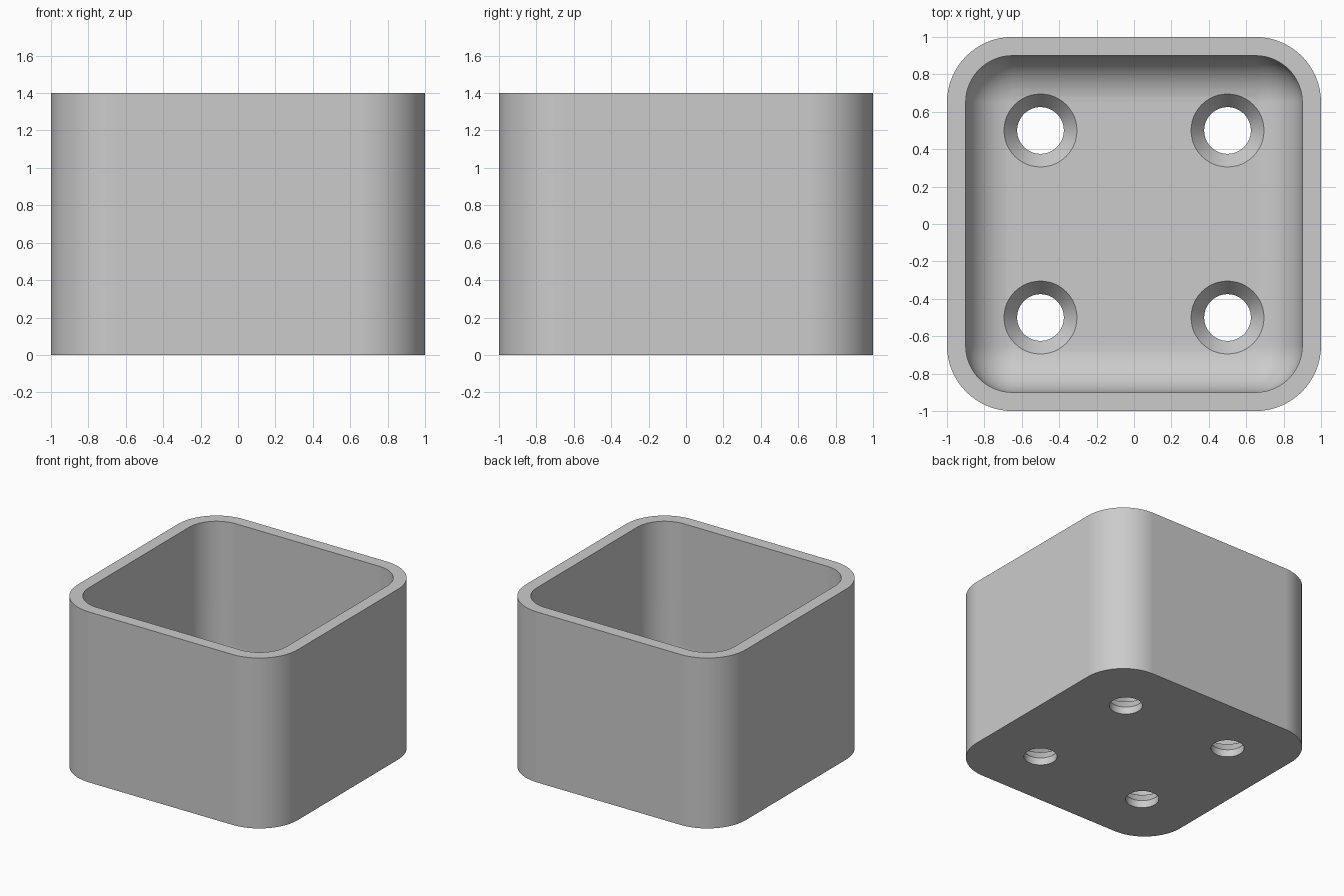
import bpy, bmesh
from math import sin, cos, pi, radians

if "Cube" in bpy.data.objects:
    bpy.data.objects.remove(bpy.data.objects["Cube"])

HEIGHT, FLOOR = 1.4, 0.15
OUTER_R, INNER_R, WALL = 0.35, 0.25, 0.1
CORNER_STEPS, FILLET_STEPS, HOLE_SIDES = 16, 12, 48

grey = bpy.data.materials.new("light grey")
grey.use_nodes = True
colour = (0.6, 0.6, 0.6, 1)
grey.diffuse_color = colour
grey.node_tree.nodes["Principled BSDF"].inputs["Base Color"].default_value = colour


def rounded_square(half, radius, z):
    """Counter-clockwise outline of a square with round corners."""
    points = []
    for quarter, (sx, sy) in enumerate([(1, 1), (-1, 1), (-1, -1), (1, -1)]):
        for i in range(CORNER_STEPS + 1):
            a = (quarter + i / CORNER_STEPS) * pi / 2
            points.append((sx * (half - radius) + radius * cos(a),
                           sy * (half - radius) + radius * sin(a), z))
    return points


def circle(radius, x, y, z):
    steps = [2 * pi * i / HOLE_SIDES for i in range(HOLE_SIDES)]
    return [(x + radius * cos(a), y + radius * sin(a), z) for a in steps]


def skin(name, outlines):
    """Join successive outlines with quads and cap both ends."""
    bm = bmesh.new()
    rings = [[bm.verts.new(p) for p in outline] for outline in outlines]
    for low, high in zip(rings, rings[1:]):
        for i in range(len(low)):
            j = (i + 1) % len(low)
            bm.faces.new((low[i], low[j], high[j], high[i]))
    bm.faces.new(rings[0][::-1])
    bm.faces.new(rings[-1])
    bmesh.ops.remove_doubles(bm, verts=bm.verts, dist=0.0001)
    bmesh.ops.recalc_face_normals(bm, faces=bm.faces)
    mesh = bpy.data.meshes.new(name)
    bm.to_mesh(mesh)
    bm.free()
    mesh.materials.append(grey)
    obj = bpy.data.objects.new(name, mesh)
    bpy.context.collection.objects.link(obj)
    return obj


# Open box: outer wall, rim, inner wall, then a fillet rolling into the floor
outlines = [rounded_square(1, OUTER_R, 0), rounded_square(1, OUTER_R, HEIGHT)]
inner = 1 - WALL
outlines.append(rounded_square(inner, INNER_R, HEIGHT))
for i in range(FILLET_STEPS + 1):
    a = i / FILLET_STEPS * pi / 2
    inset = INNER_R * (1 - cos(a))
    outlines.append(rounded_square(inner - inset, INNER_R - inset,
                                   FLOOR + INNER_R * (1 - sin(a))))
box = skin("open_box", outlines)

# Four countersunk screw holes through the floor
bpy.context.view_layer.objects.active = box
box.select_set(True)
for x in (-0.5, 0.5):
    for y in (-0.5, 0.5):
        cutter = skin("hole_cutter", [
            circle(r, x, y, z) for r, z in
            [(0.125, -0.1), (0.125, 0.06), (0.195, FLOOR), (0.195, FLOOR + 0.1)]])
        cutter.hide_render = True
        cut = box.modifiers.new("hole", "BOOLEAN")
        cut.operation, cut.solver, cut.object = "DIFFERENCE", "EXACT", cutter
        bpy.ops.object.modifier_apply(modifier=cut.name)
        bpy.data.objects.remove(cutter)

# Smooth rounds with crisp rim, base and hole edges
bpy.ops.object.shade_smooth_by_angle(angle=radians(30))
weighted = box.modifiers.new("even_shading", "WEIGHTED_NORMAL")
weighted.keep_sharp = True
